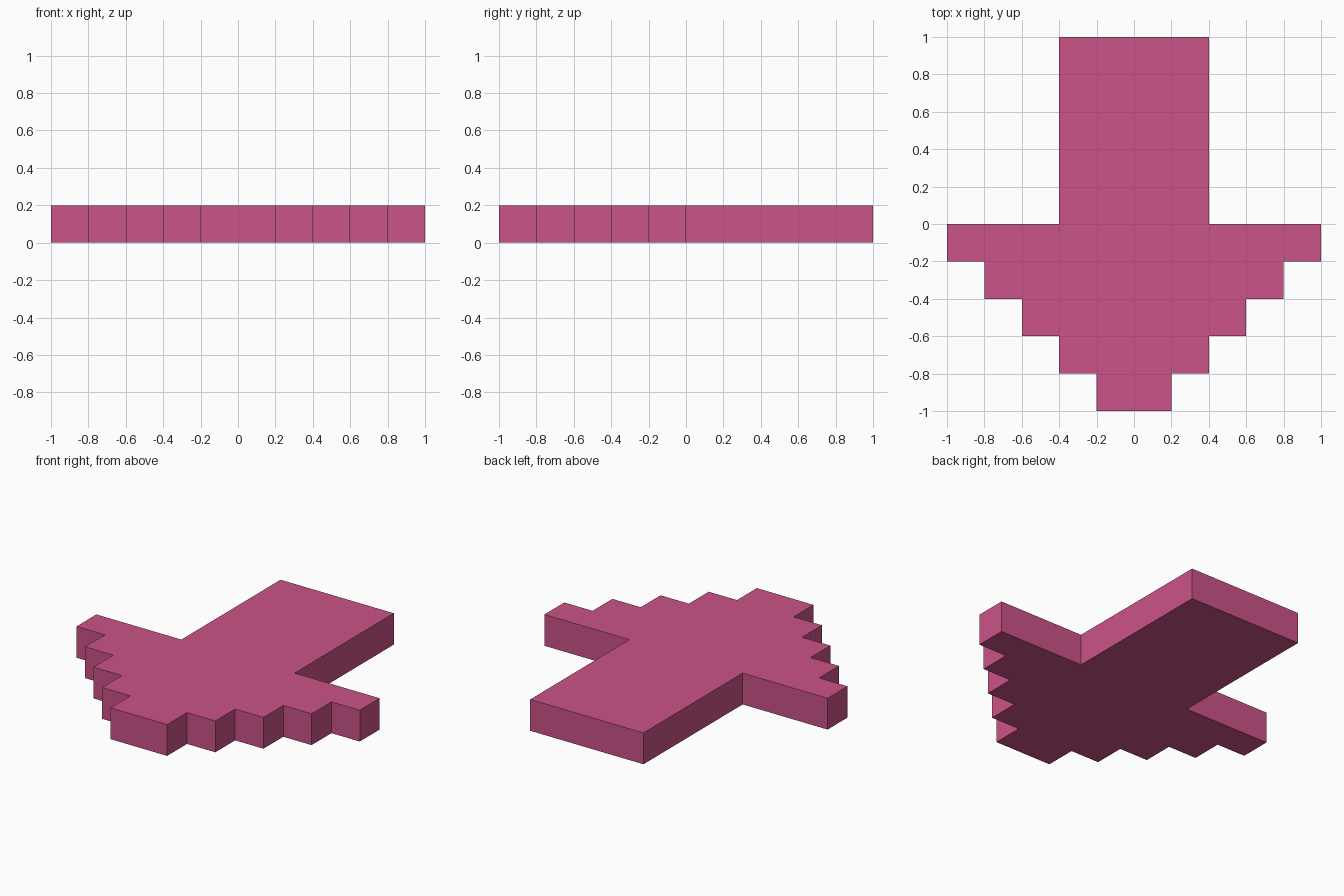
import bpy, bmesh

if "Cube" in bpy.data.objects:
    bpy.data.objects.remove(bpy.data.objects["Cube"])

STEP = 0.2       # stair step size
THICK = 0.2      # plate thickness

# Right half of the outline: shaft, then stepped head down to the tip
right = [(0.4, 1.0), (0.4, 0.0)]
for i in range(5):
    x = 1.0 - i * STEP
    right += [(x, -i * STEP), (x, -(i + 1) * STEP)]

# Mirror to close the outline
outline = right + [(-x, y) for x, y in reversed(right)]

# Extrude the outline into a flat arrow plate
bm = bmesh.new()
base = bm.faces.new([bm.verts.new((x, y, 0)) for x, y in outline])
ext = bmesh.ops.extrude_face_region(bm, geom=[base], use_keep_orig=True)
top = [v for v in ext["geom"] if isinstance(v, bmesh.types.BMVert)]
bmesh.ops.translate(bm, verts=top, vec=(0, 0, THICK))
bmesh.ops.recalc_face_normals(bm, faces=bm.faces)
mesh = bpy.data.meshes.new("stepped_arrow")
bm.to_mesh(mesh)
bm.free()

# Single pink colour
pink = bpy.data.materials.new("pink")
pink.diffuse_color = (0.60, 0.087, 0.245, 1)
pink.use_nodes = True
pink.node_tree.nodes["Principled BSDF"].inputs["Base Color"].default_value = pink.diffuse_color
mesh.materials.append(pink)

arrow = bpy.data.objects.new("stepped_arrow", mesh)
bpy.context.collection.objects.link(arrow)
